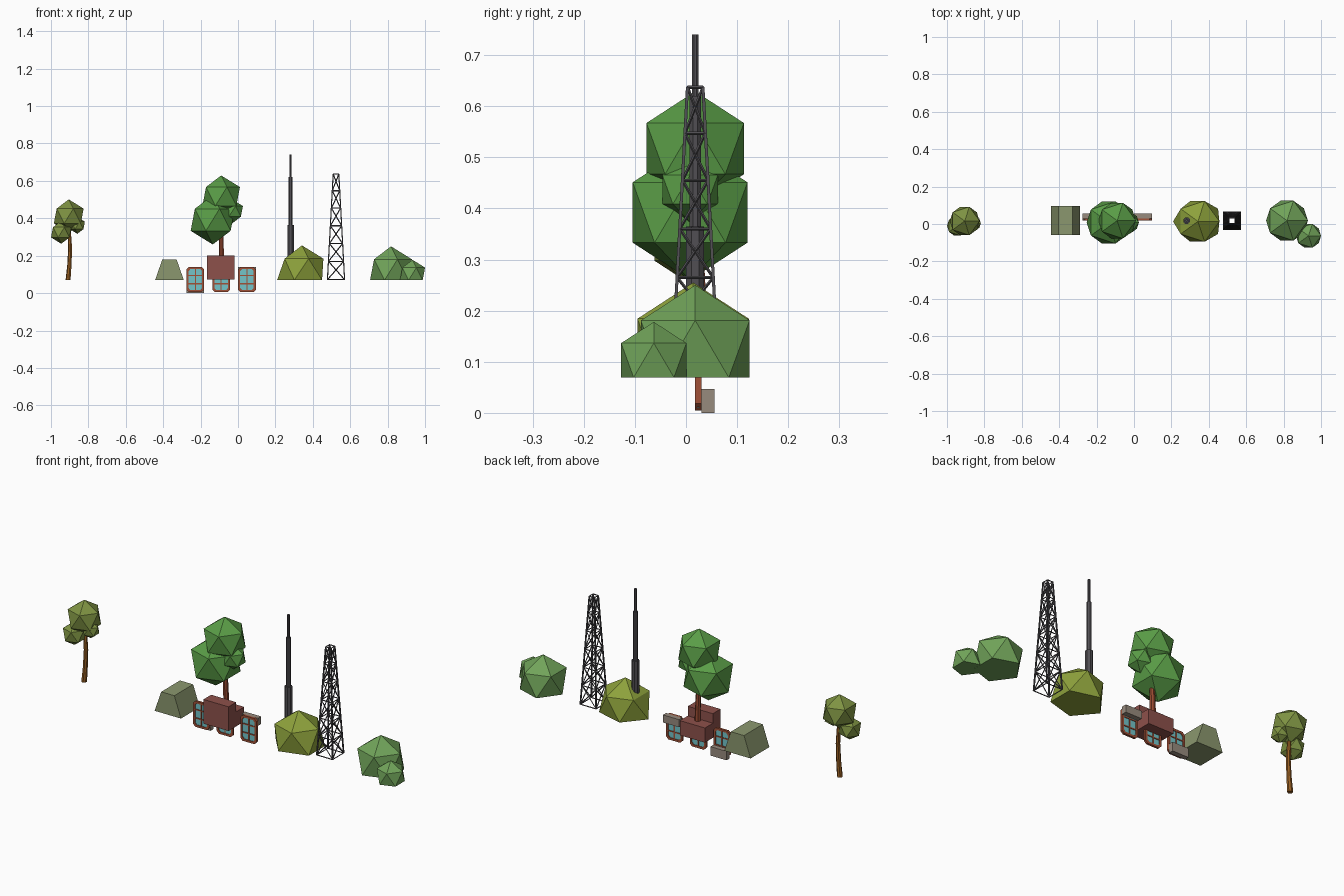
import bpy, bmesh, math
from mathutils import Vector

if "Cube" in bpy.data.objects:
    bpy.data.objects.remove(bpy.data.objects["Cube"])

YC = 0.018   # common depth line of all the props
ZB = 0.07    # base height of the plants and masts


def mat(name, r, g, b):
    m = bpy.data.materials.new(name)
    m.diffuse_color = tuple((c / 255) ** 2.2 for c in (r, g, b)) + (1,)
    m.use_nodes = True
    m.node_tree.nodes["Principled BSDF"].inputs["Base Color"].default_value = m.diffuse_color
    return m


GREEN = mat("leaf_green", 90, 155, 72)
OLIVE = mat("leaf_olive", 125, 145, 68)
LIME = mat("bush_lime", 140, 160, 62)
SAGE = mat("bush_sage", 112, 162, 90)
HEDGE = mat("hedge_grey_green", 138, 150, 110)
BARK = mat("bark_red", 150, 75, 52)
BARK2 = mat("bark_orange", 150, 95, 40)
BRICK = mat("brick", 140, 82, 76)
FRAME = mat("window_frame", 160, 82, 58)
GLASS = mat("glass", 115, 195, 200)
STEEL = mat("steel", 82, 80, 84)
STONE = mat("sill_stone", 150, 138, 125)


def finish(name, bm, m):
    bmesh.ops.recalc_face_normals(bm, faces=bm.faces)
    me = bpy.data.meshes.new(name)
    bm.to_mesh(me)
    bm.free()
    ob = bpy.data.objects.new(name, me)
    bpy.context.collection.objects.link(ob)
    me.materials.append(m)
    return ob


def add_box(bm, x0, x1, y0, y1, z0, z1):
    vs = bmesh.ops.create_cube(bm, size=1)['verts']
    for v in vs:
        v.co = Vector((x1 if v.co.x > 0 else x0, y1 if v.co.y > 0 else y0,
                       z1 if v.co.z > 0 else z0))
    return vs


def box(name, m, *b):
    bm = bmesh.new()
    add_box(bm, *b)
    return finish(name, bm, m)


def blob(name, m, loc, r, flat=False, flare=1.0):
    """Icosahedral foliage; flat drops the bottom cap to a level base."""
    bm = bmesh.new()
    bmesh.ops.create_icosphere(bm, subdivisions=1, radius=r)
    for v in bm.verts:
        if flat and v.co.z < 0:
            v.co.z = -0.447 * r
            v.co.x *= flare
        v.co += Vector(loc)
    return finish(name, bm, m)


def tube(name, m, path, n=8):
    """Stack of rings (x, y, z, radius) with capped ends."""
    bm = bmesh.new()
    rings = [[bm.verts.new((x + r * math.cos(2 * math.pi * (i + .5) / n),
                            y + r * math.sin(2 * math.pi * (i + .5) / n), z))
              for i in range(n)] for x, y, z, r in path]
    for a, b in zip(rings, rings[1:]):
        for i in range(n):
            j = (i + 1) % n
            bm.faces.new((a[i], a[j], b[j], b[i]))
    bm.faces.new(rings[0])
    bm.faces.new(rings[-1])
    return finish(name, bm, m)


# Small left tree
tube("small_tree_trunk", BARK2, [(-.908, YC, ZB, .014), (-.901, YC, .15, .012),
     (-.897, YC, .24, .011), (-.905, YC, .38, .009)], 7)
blob("small_tree_crown", OLIVE, (-.905, .016, .412), .089)
blob("small_tree_tuft_left", OLIVE, (-.945, -.01, .325), .061)
blob("small_tree_tuft_right", OLIVE, (-.859, .004, .362), .045)

# Grey-green tapered hedge
vs_bm = bmesh.new()
for v in add_box(vs_bm, -.443, -.29, -.06, .096, ZB, .18):
    if v.co.z > .1:
        v.co.x = -.3665 + (v.co.x + .3665) * .5
finish("hedge", vs_bm, HEDGE)

# Big tree
tube("big_tree_trunk", BARK, [(-.088, .03, ZB + .03, .016), (-.088, .027, .2, .014),
                              (-.09, YC, .42, .011)], 7)
blob("big_tree_crown_low", GREEN, (-.135, .008, .392), .132)
blob("big_tree_crown_top", GREEN, (-.09, YC, .517), .112)
blob("big_tree_tuft", GREEN, (-.031, .008, .437), .064)

# Stepped brick block
box("brick_front", BRICK, -.166, -.02, -.05, .014, .073, .2)
box("brick_back", BRICK, -.166, -.02, .014, .08, .073, .15)


# Windows: outer frame, bars and a glass pane
def window(name, cx, z0=.005, z1=.14, w=.094):
    x0, x1, t = cx - w / 2, cx + w / 2, .011
    bm = bmesh.new()
    c = .013                                     # cut corners
    outer = [(x0 + c, z0), (x1 - c, z0), (x1, z0 + c), (x1, z1 - c),
             (x1 - c, z1), (x0 + c, z1), (x0, z1 - c), (x0, z0 + c)]
    mx, mz = (x0 + x1) / 2, (z0 + z1) / 2
    sx, sz = 1 - 2 * t / w, 1 - 2 * t / (z1 - z0)
    loops = []
    for y in (YC, YC + .012):
        loops.append([bm.verts.new((x, y, z)) for x, z in outer])
        loops.append([bm.verts.new((mx + (x - mx) * sx, y, mz + (z - mz) * sz))
                      for x, z in outer])
    of, inf, ob_, ib = loops
    for i in range(8):
        j = (i + 1) % 8
        for a, b in ((of, inf), (inf, ib), (ib, ob_), (ob_, of)):
            bm.faces.new((a[i], a[j], b[j], b[i]))
    add_box(bm, mx - .003, mx + .003, YC + .001, YC + .011, z0 + t, z1 - t)
    for k in (1, 2):
        z = z0 + (z1 - z0) * k / 3
        add_box(bm, x0 + t, x1 - t, YC + .001, YC + .011, z - .003, z + .003)
    finish(name + "_frame", bm, FRAME)
    box(name + "_glass", GLASS, x0 + .006, x1 - .006, YC + .004, YC + .008,
        z0 + .006, z1 - .006)


for nm, cx in (("window_left", -.228), ("window_middle", -.09), ("window_right", .048)):
    window(nm, cx)
box("window_left_sill", STONE, -.275, -.181, .03, .056, 0, .047)
box("window_right_header", STONE, .001, .095, .03, .056, .1, .14)

# Telescoping mast
tube("mast", STEEL, [(.281, YC, z, r) for z, r in
     ((ZB, .019), (.365, .019), (.365, .0125), (.62, .0125), (.62, .0065), (.74, .0065))])

# Lattice tower
bm = bmesh.new()


def strut(a, b, r):
    d = b - a
    q = d.to_track_quat('Z', 'Y').to_matrix().to_4x4()
    q.translation = (a + b) / 2
    bmesh.ops.create_cone(bm, cap_ends=True, segments=4, radius1=r, radius2=r,
                          depth=d.length, matrix=q)


def corner(i, z):
    h = .046 - .031 * (z - ZB) / .57
    sx, sy = ((-1, -1), (1, -1), (1, 1), (-1, 1))[i % 4]
    return Vector((.524 + sx * h, YC + sy * h, z))


levels = [.072, .17, .265, .36, .455, .547, .637]
for i in range(4):
    strut(corner(i, levels[0]), corner(i, levels[-1]), .0042)
    for z in levels:
        strut(corner(i, z), corner(i + 1, z), .003)
    for a, b in zip(levels, levels[1:]):
        strut(corner(i, a), corner(i + 1, b), .003)
        strut(corner(i + 1, a), corner(i, b), .003)
finish("lattice_tower", bm, STEEL)

# Bushes with flat bases
blob("lime_bush", LIME, (.342, .014, .127), .128, True, 1.16)
blob("sage_bush_large", SAGE, (.818, YC, .125), .125, True)
blob("sage_bush_small", SAGE, (.933, -.063, .103), .075, True)
